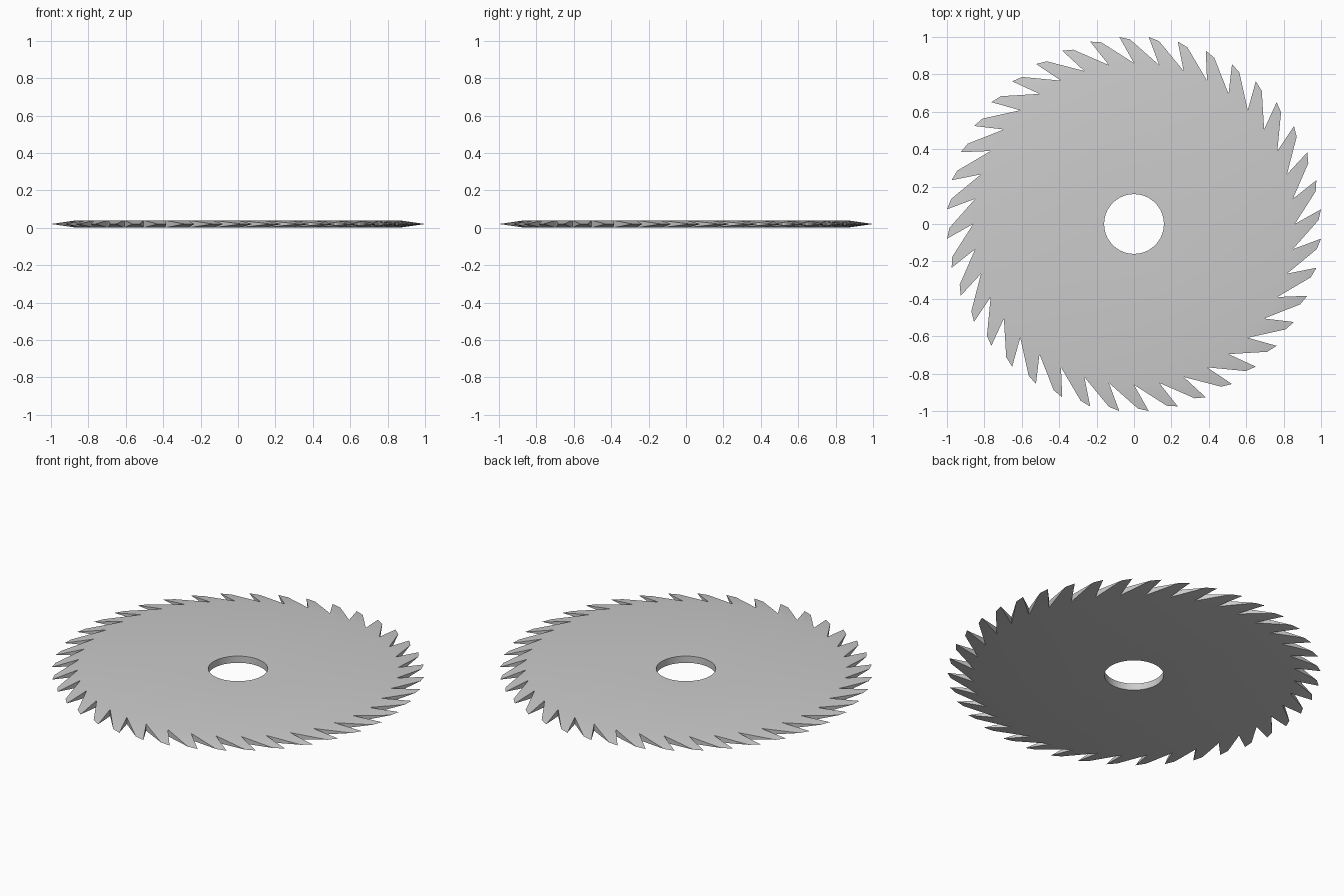
import bpy, bmesh
from math import sin, cos, radians

if "Cube" in bpy.data.objects:
    bpy.data.objects.remove(bpy.data.objects["Cube"])

TEETH = 40
STEP = 360 / TEETH
THICK = 0.04
R_HOLE, R_ROOT, R_TIP, R_HEEL = 0.16, 0.86, 1.003, 0.987

bm = bmesh.new()


def ring(r, z, offset=0.0):
    """One vertex per tooth on a circle."""
    verts = []
    for i in range(TEETH):
        a = radians(i * STEP + offset)
        verts.append(bm.verts.new((r * cos(a), r * sin(a), z)))
    return verts


# plate rings on both sides, tooth tips sharpened to the mid plane
hole = [ring(R_HOLE, z) for z in (0, THICK)]
root = [ring(R_ROOT, z) for z in (0, THICK)]
tip = ring(R_TIP, THICK / 2, STEP * 1.5)
heel = ring(R_HEEL, THICK / 2, STEP * 1.5 - 3.3)

for i in range(TEETH):
    j = (i + 1) % TEETH
    # bore wall
    bm.faces.new((hole[0][i], hole[0][j], hole[1][j], hole[1][i]))
    for s in (0, 1):
        # flat plate and the tapered, forward-raked tooth
        bm.faces.new((hole[s][i], root[s][i], root[s][j], hole[s][j]))
        bm.faces.new((root[s][i], heel[i], root[s][j]))
        bm.faces.new((heel[i], tip[i], root[s][j]))
    # back and leading faces of the tooth
    bm.faces.new((root[0][i], heel[i], root[1][i]))
    bm.faces.new((root[0][j], root[1][j], tip[i]))

bmesh.ops.recalc_face_normals(bm, faces=bm.faces)
mesh = bpy.data.meshes.new("saw_blade")
bm.to_mesh(mesh)
bm.free()
blade = bpy.data.objects.new("saw_blade", mesh)
bpy.context.collection.objects.link(blade)

# smooth bore, crisp teeth
bpy.context.view_layer.objects.active = blade
blade.select_set(True)
bpy.ops.object.shade_smooth_by_angle(angle=radians(12))
